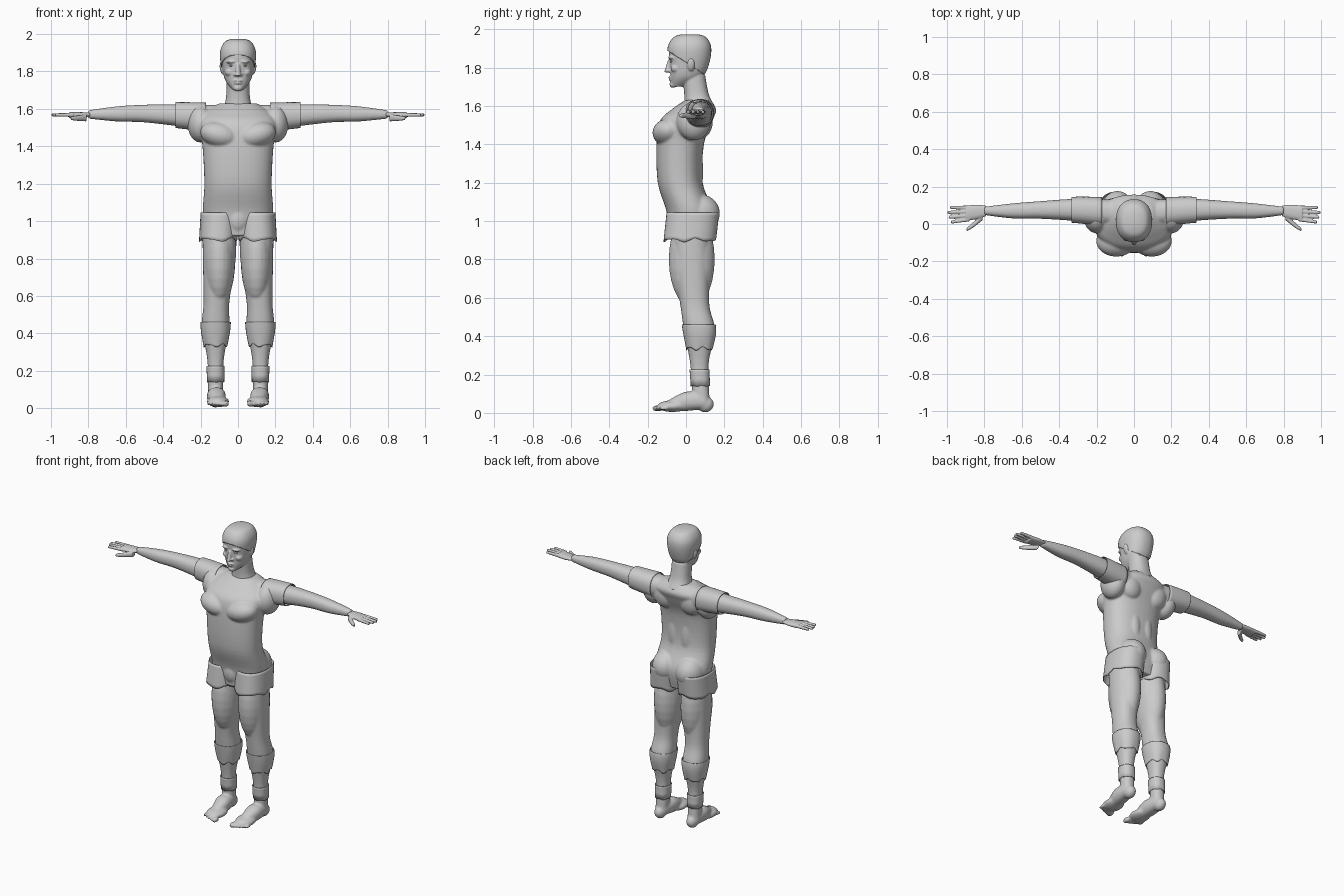
import bpy, bmesh
from math import sin, cos, pi, copysign, atan2
from mathutils import Matrix, Vector

if "Cube" in bpy.data.objects:
    bpy.data.objects.remove(bpy.data.objects["Cube"])

grey = bpy.data.materials.new("plain grey")
grey.use_nodes = True
grey.diffuse_color = (0.6, 0.6, 0.6, 1)
grey.node_tree.nodes["Principled BSDF"].inputs["Base Color"].default_value = grey.diffuse_color


def blend(before, start, end, after, t):
    """Smooth curve value between start and end."""
    bend = 2 * before - 5 * start + 4 * end - after
    twist = 3 * (start - end) + after - before
    return start + t / 2 * (end - before + t * (bend + t * twist))


def smooth_rows(rows, steps):
    padded = [rows[0], *rows, rows[-1]]
    result = []
    for before, start, end, after in zip(padded, padded[1:], padded[2:], padded[3:]):
        for step in range(steps):
            result.append([blend(*values, step / steps) for values in zip(before, start, end, after)])
    return result + [rows[-1]]


def rounded(value, power=2.3):
    return copysign(abs(value) ** (2 / power), value)


def loft(bm, axis, rows, flat=1, pad=0, caps=True, sides=40, steps=6):
    """Each row is position on the axis, centre on the other two axes, and radius."""
    across, along = [k for k in range(3) if k != axis]
    rings = []
    for position, centre_a, centre_b, radius in smooth_rows(rows, steps):
        ring = []
        for k in range(sides):
            angle = 2 * pi * k / sides
            point = Vector()
            point[axis] = position
            point[across] = centre_a + (radius + pad) * rounded(cos(angle))
            point[along] = centre_b + (radius * flat + pad) * rounded(sin(angle))
            ring.append(bm.verts.new(point))
        rings.append(ring)
    for lower, upper in zip(rings, rings[1:]):
        for k in range(sides):
            bm.faces.new((lower[k - 1], lower[k], upper[k], upper[k - 1]))
    if caps:
        bm.faces.new(rings[0])
        bm.faces.new(rings[-1])


def blob(bm, centre, radii, tilt=0):
    matrix = Matrix.Translation(centre) @ Matrix.Rotation(tilt, 4, 'Y') @ Matrix.Diagonal((*radii, 1))
    bmesh.ops.create_uvsphere(bm, u_segments=24, v_segments=14, radius=1, matrix=matrix)


def cut(bm, point, outward):
    """Remove everything on the outward side of a plane."""
    geometry = bm.verts[:] + bm.edges[:] + bm.faces[:]
    bmesh.ops.bisect_plane(bm, geom=geometry, plane_co=point, plane_no=outward, clear_outer=True)


def ripple_hem(bm, height, centre, amount):
    """Make the lower edge of a garment wavy."""
    for vert in bm.verts:
        angle = atan2(vert.co.y - centre[1], vert.co.x - centre[0])
        fade = max(0, 1 - (vert.co.z - height) / 0.05)
        vert.co.z += amount * fade * (sin(5 * angle) + sin(8 * angle) / 2)


def finish(name, bm, mirror=True, voxel=0, soften=0, shell=0):
    if mirror:
        copy = bmesh.ops.duplicate(bm, geom=bm.verts[:] + bm.edges[:] + bm.faces[:])
        copied = [item for item in copy["geom"] if isinstance(item, bmesh.types.BMVert)]
        bmesh.ops.scale(bm, vec=(-1, 1, 1), verts=copied)
    bmesh.ops.recalc_face_normals(bm, faces=bm.faces)
    for face in bm.faces:
        face.smooth = True
    mesh = bpy.data.meshes.new(name)
    bm.to_mesh(mesh)
    bm.free()
    mesh.materials.append(grey)
    obj = bpy.data.objects.new(name, mesh)
    bpy.context.collection.objects.link(obj)
    if voxel:
        fuse = obj.modifiers.new("fuse", 'REMESH')
        fuse.mode, fuse.voxel_size, fuse.use_smooth_shade = 'VOXEL', voxel, True
        relax = obj.modifiers.new("soften", 'SMOOTH')
        relax.factor, relax.iterations = 0.5, soften
    if shell:
        cloth = obj.modifiers.new("cloth", 'SOLIDIFY')
        cloth.thickness, cloth.offset = shell, 0
    return obj


# Profiles shared by the body and the clothes
torso = [(.92, 0, .02, .16), (1.05, 0, .02, .187), (1.2, 0, -.03, .18), (1.4, 0, -.03, .19),
         (1.52, 0, 0, .21), (1.58, 0, .04, .18), (1.63, 0, .06, .1)]
leg = [(.05, .12, .08, .04), (.25, .12, .07, .043), (.43, .12, .07, .073),
       (.57, .115, .045, .069), (.8, .1, .03, .088), (1, .1, .03, .09)]
arm = [(.1, .06, 1.55, .07), (.3, .075, 1.565, .06), (.5, .075, 1.575, .047),
       (.65, .07, 1.573, .04), (.8, .07, 1.57, .022)]
skull = [(1.7, 0, -.045, .026), (1.75, 0, 0, .067), (1.82, 0, .015, .083),
         (1.9, 0, .018, .088), (1.95, 0, .02, .065), (1.965, 0, .02, .03)]

# Body: torso, limbs and feet fused into one skin
bm = bmesh.new()
loft(bm, 2, torso, flat=.65)
loft(bm, 2, leg, flat=1.1)
loft(bm, 0, arm)
loft(bm, 1, [(.1, .12, .06, .04), (0, .115, .06, .05), (-.1, .107, .033, .028)])
blob(bm, (.12, .1, .045), (.036, .045, .042))             # heel
blob(bm, (.107, -.07, .035), (.06, .08, .03))             # ball of the foot
blob(bm, (.1, .03, .8), (.086, .12, .25))                 # thigh
blob(bm, (.095, -.09, 1.46), (.11, .085, .07), tilt=-.25)  # chest
blob(bm, (.2, .04, 1.52), (.07, .09, .1))                 # shoulder
blob(bm, (.1, .08, 1.52), (.08, .06, .09), tilt=.3)       # shoulder blade
blob(bm, (.088, .07, 1.04), (.09, .107, .1))              # buttock
blob(bm, (.045, .05, 1.26), (.045, .04, .15))             # lower back
blob(bm, (0, -.07, 1.01), (.055, .035, .07))              # smooth groin
for toe in range(5):
    size = .017 - toe * .002
    blob(bm, (.065 + toe * .023, toe * .008 - .148, .024), (size, .028, size))
body = finish("body", bm, voxel=.0065, soften=5)

# Hands with tapered fingers and a thumb
bm = bmesh.new()
loft(bm, 0, [(.79, .07, 1.57, .028), (.84, .065, 1.567, .038), (.9, .057, 1.567, .041)], flat=.4)
for finger in range(4):
    reach = 1 - .013 * abs(finger - 1.7)
    loft(bm, 0, [(.88, .025 + finger * .021, 1.568, .011), (reach, .01 + finger * .026, 1.568, .008)])
loft(bm, 0, [(.81, .04, 1.553, .02), (.86, -.005, 1.55, .014), (.895, -.03, 1.55, .009)])
finish("hands", bm, voxel=.004, soften=2)

# Head, neck and face
bm = bmesh.new()
loft(bm, 2, skull, flat=1.2)
loft(bm, 2, [(1.6, 0, .07, .08), (1.66, 0, .055, .064), (1.76, 0, .04, .06)])
loft(bm, 2, [(1.775, 0, -.1, .014), (1.84, 0, -.085, .009)])
blob(bm, (.034, -.07, 1.852), (.03, .024, .009), tilt=.1)  # brow
blob(bm, (.045, -.05, 1.795), (.025, .03, .022))          # cheek
blob(bm, (.015, -.085, 1.783), (.009, .012, .008))        # nostril
blob(bm, (0, -.075, 1.75), (.026, .018, .006))            # upper lip
blob(bm, (0, -.074, 1.737), (.022, .017, .007))           # lower lip
blob(bm, (0, -.068, 1.712), (.024, .018, .018))           # chin
blob(bm, (.085, .026, 1.815), (.012, .02, .034), tilt=.2)  # ear
finish("head", bm, voxel=.0045, soften=4)
bm = bmesh.new()
blob(bm, (.034, -.068, 1.832), (.014, .015, .007))
finish("eyes", bm)

# Hair follows the skull above a sloping hairline
bm = bmesh.new()
loft(bm, 2, [(z + .006, *rest) for z, *rest in skull], flat=1.2, pad=.005)
cut(bm, (0, -.09, 1.885), (0, -.65, -1))
finish("hair", bm, mirror=False, shell=.005)

# Sleeves follow the upper arm
bm = bmesh.new()
loft(bm, 0, arm, pad=.009, caps=False)
cut(bm, (.335, 0, 0), (1, 0, 0))
cut(bm, (.17, 0, 0), (-1, 0, 0))
finish("sleeves", bm, shell=.004)

# Shorts with wavy hems
bm = bmesh.new()
loft(bm, 2, [(.9, .106, .02, .1), (1.045, .098, .036, .1)], flat=1.35, caps=False)
ripple_hem(bm, .9, (.1, .02), .008)
finish("shorts", bm, shell=.004)

# Trouser hems and ankle cuffs follow the leg
for name, low, high, wave in (("trouser_hems", .335, .46, .008), ("ankle_cuffs", .14, .225, .002)):
    bm = bmesh.new()
    loft(bm, 2, leg, flat=1.1, pad=.005, caps=False)
    cut(bm, (0, 0, low), (0, 0, -1))
    cut(bm, (0, 0, high), (0, 0, 1))
    ripple_hem(bm, low, (.12, .07), wave)
    finish(name, bm, shell=.004)

# Neckline seam laid over the chest
bm = bmesh.new()
bmesh.ops.create_grid(bm, x_segments=16, y_segments=1, size=.5)
for vert in bm.verts:
    t = vert.co.x + .5
    vert.co = (t * .1, t * .1 - .11, 1.565 + t * .06 + vert.co.y * .005)
seam = finish("neckline", bm)
wrap = seam.modifiers.new("lay on skin", 'SHRINKWRAP')
wrap.target, wrap.offset, wrap.wrap_mode = body, .002, 'ABOVE_SURFACE'
